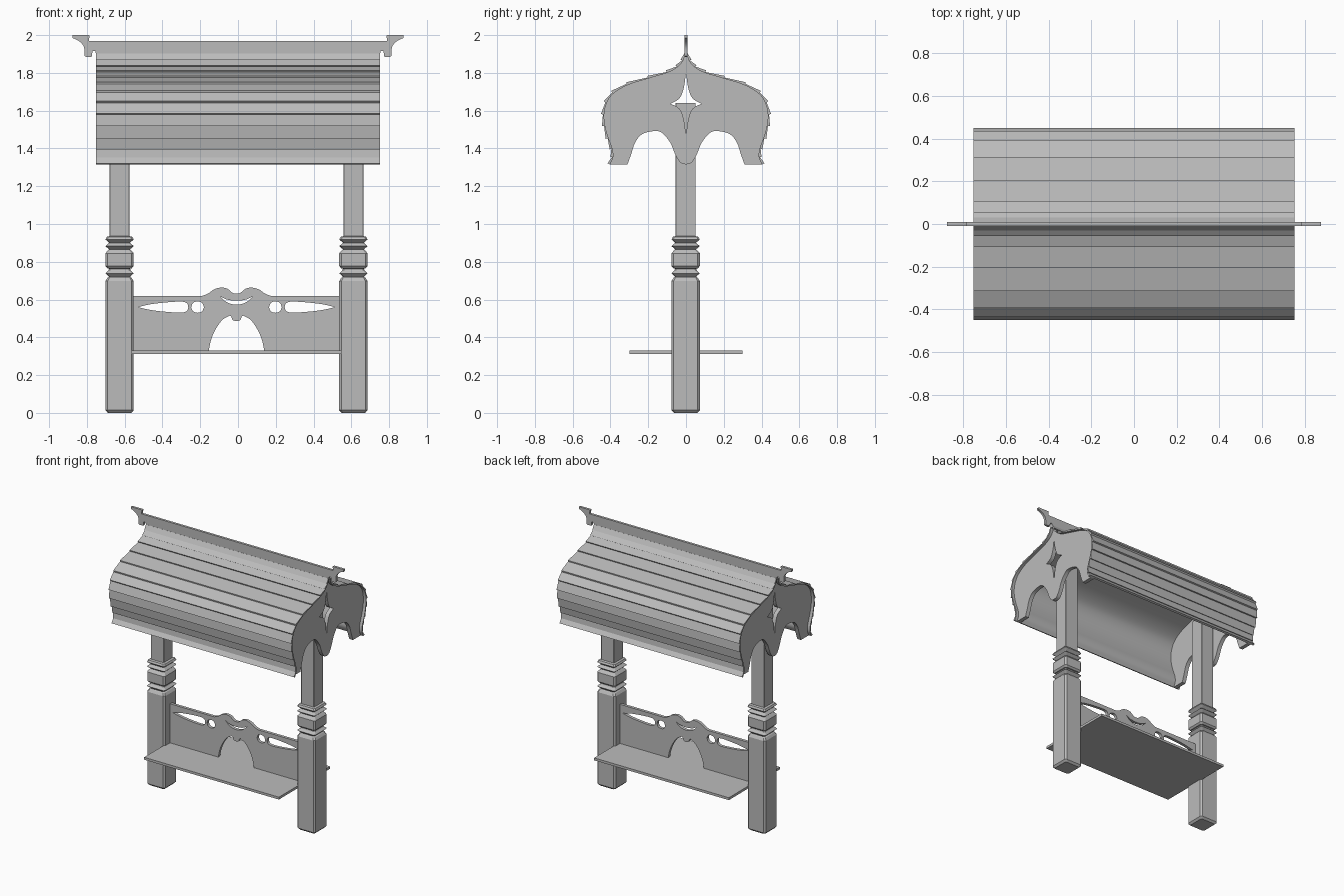
import bpy, bmesh
from mathutils import Matrix, Vector

if "Cube" in bpy.data.objects:
    bpy.data.objects.remove(bpy.data.objects["Cube"])

grey = bpy.data.materials.new("plain grey")
grey.use_nodes = True
grey.diffuse_color = (0.5, 0.5, 0.5, 1)
grey.node_tree.nodes["Principled BSDF"].inputs["Base Color"].default_value = (0.5, 0.5, 0.5, 1)

SIDE = Matrix(((0, 0, 1, 0), (1, 0, 0, 0), (0, 1, 0, 0), (0, 0, 0, 1)))    # outline in y, z
FRONT = Matrix(((1, 0, 0, 0), (0, 0, -1, 0), (0, 1, 0, 0), (0, 0, 0, 1)))  # outline in x, z
MID = -0.008  # the posts and bench sit slightly off centre


def finish(name, bm):
    bmesh.ops.remove_doubles(bm, verts=bm.verts, dist=0.0002)
    bmesh.ops.recalc_face_normals(bm, faces=bm.faces)
    mesh = bpy.data.meshes.new(name)
    bm.to_mesh(mesh)
    bm.free()
    mesh.materials.append(grey)
    obj = bpy.data.objects.new(name, mesh)
    bpy.context.collection.objects.link(obj)
    bpy.ops.object.select_all(action='DESELECT')
    obj.select_set(True)
    bpy.context.view_layer.objects.active = obj
    bpy.ops.object.shade_smooth_by_angle(angle=0.4)
    return obj


def smooth(points, steps=4):
    """Rounded path through the points."""
    p = [Vector(q) for q in points]
    p = [2 * p[0] - p[1]] + p + [2 * p[-1] - p[-2]]
    out = []
    for a, b, c, d in zip(p, p[1:], p[2:], p[3:]):
        for i in range(steps):
            t = i / steps
            out.append((2 * b + (c - a) * t + (2 * a - 5 * b + 4 * c - d) * t * t
                        + (3 * b - a - 3 * c + d) * t ** 3) / 2)
    return out + [p[-2]]


def both(half):
    """Close a half outline with its mirror image."""
    return list(half) + [Vector((-q[0], q[1])) for q in reversed(list(half))]


def flip(loop):
    return [Vector((-q[0], q[1])) for q in loop]


def plate(name, loops, thickness, matrix, offset):
    """Extrude an outline with holes into a plate."""
    curve = bpy.data.curves.new(name, 'CURVE')
    curve.dimensions = '2D'
    curve.fill_mode = 'BOTH'
    curve.extrude = thickness / 2
    for loop in loops:
        clean = [q for i, q in enumerate(loop) if (Vector(q) - Vector(loop[i - 1])).length > 0.0005]
        spline = curve.splines.new('POLY')
        spline.points.add(len(clean) - 1)
        for point, q in zip(spline.points, clean):
            point.co = (q[0], q[1], 0, 1)
        spline.use_cyclic_u = True
    temp = bpy.data.objects.new(name + " outline", curve)
    mesh = bpy.data.meshes.new_from_object(temp)
    bm = bmesh.new()
    bm.from_mesh(mesh)
    bpy.data.objects.remove(temp)
    bpy.data.curves.remove(curve)
    bpy.data.meshes.remove(mesh)
    bm.transform(Matrix.Translation(offset) @ matrix)
    return finish(name, bm)


def post(name, x):
    # (half width, height, corner cut) from the foot up
    rings = [(.062, 0, .01), (.075, .014, .012), (.075, .698, .012), (.064, .715, .01), (.056, .72, .008),
             (.06, .725, .008), (.075, .739, .01), (.06, .753, .008), (.056, .763, .008), (.064, .765, .01),
             (.075, .777, .012), (.075, .845, .012), (.062, .86, .01), (.055, .866, .008), (.06, .87, .008),
             (.075, .883, .01), (.06, .896, .008), (.055, .9, .008), (.06, .905, .008), (.075, .918, .01),
             (.068, .932, .01), (.053, .936, .002), (.053, 1.64, .002)]
    bm = bmesh.new()
    previous = None
    for w, z, c in rings:
        i = w - c
        corners = [(w, -i), (w, i), (i, w), (-i, w), (-w, i), (-w, -i), (-i, -w), (i, -w)]
        ring = [bm.verts.new((x + u, v - .002, z)) for u, v in corners]
        if previous:
            for k in range(8):
                bm.faces.new((previous[k], previous[k - 7], ring[k - 7], ring[k]))
        else:
            bm.faces.new(ring[::-1])
        previous = ring
    bm.faces.new(previous)
    finish(name, bm)


# Turned square posts
post("left_post", MID + .619)
post("right_post", MID - .619)

# Seat board
bm = bmesh.new()
bmesh.ops.create_cube(bm, size=1)
bm.transform(Matrix.Translation((MID, 0, .32)) @ Matrix.Diagonal((1.11, .6, .018, 1)))
finish("seat", bm)

# Pierced back board
crest = smooth([(0, .632), (.02, .635), (.05, .658), (.085, .663), (.12, .653), (.15, .632), (.18, .62)])
arch = smooth([(.148, .325), (.135, .385), (.112, .44), (.075, .492), (.035, .515)])
notch = smooth([(.028, .512), (.02, .492), (0, .485)])
back = both(crest + [Vector((.56, .62)), Vector((.56, .325))] + arch + notch)
slot = smooth([(.255, .56), (.262, .58), (.29, .589), (.36, .586), (.45, .576), (.522, .56)])
slot += [Vector((q.x, 1.12 - q.y)) for q in reversed(slot)]
eye = smooth([(.172, .56), (.182, .582), (.205, .59), (.23, .582), (.24, .56)])
eye += [Vector((q.x, 1.12 - q.y)) for q in reversed(eye)]
smile = smooth([(-.088, .618), (-.05, .6), (0, .594), (.05, .6), (.088, .618)])
smile += smooth([(.088, .618), (.05, .585), (0, .573), (-.05, .585), (-.088, .618)])
plate("back_board", [back, slot, flip(slot), eye, flip(eye), smile], .022, FRONT, (MID, 0, 0))

# Roof curve shared by the gables and the shell
slope = smooth([(.005, 1.9), (.015, 1.865), (.045, 1.83), (.1, 1.8), (.2, 1.77), (.31, 1.735), (.385, 1.69),
                (.42, 1.64), (.433, 1.58), (.428, 1.52), (.41, 1.455), (.39, 1.4), (.385, 1.355), (.402, 1.315)])

# Scalloped gables with a star opening
scallop = smooth([(.31, 1.315), (.29, 1.37), (.27, 1.43), (.233, 1.475), (.17, 1.492), (.127, 1.483),
                  (.083, 1.43), (.058, 1.37), (.03, 1.325), (0, 1.315)])
star = smooth([(0, 1.8), (.012, 1.72), (.035, 1.665), (.082, 1.637)])
star += smooth([(.082, 1.637), (.035, 1.61), (.012, 1.555), (0, 1.47)])
for name, x in (("left_gable", .715), ("right_gable", -.715)):
    plate(name, [both(slope + scallop), both(star)], .03, SIDE, (x, 0, 0))

# Roof shell with overlapping planks
outer = []
for i in range(0, len(slope) - 1, 4):
    a, b = slope[i], slope[min(i + 4, len(slope) - 1)]
    run = (b - a).normalized()
    out = Vector((-run.y, run.x))
    if out.y < 0 and out.x < 0:
        out = -out
    bulge = max(0, max((q - a).dot(out) for q in slope[i:i + 5]))
    outer += [a + out * (.005 + bulge), b + out * (.015 + bulge)]
plate("roof", [both(outer + slope[::-1])], 1.503, SIDE, (0, 0, 0))

# Ridge board with bracket ends
bracket = [Vector(q) for q in ((0, 1.97), (.79, 1.97), (.785, 1.998), (.792, 2), (.877, 2), (.877, 1.984))]
bracket += smooth([(.868, 1.982), (.837, 1.965), (.815, 1.935), (.812, 1.89)])
bracket += [Vector(q) for q in ((.805, 1.885), (.775, 1.885), (.77, 1.915), (.755, 1.915), (.75, 1.89), (0, 1.89))]
plate("ridge_board", [both(bracket)], .018, FRONT, (0, 0, 0))
